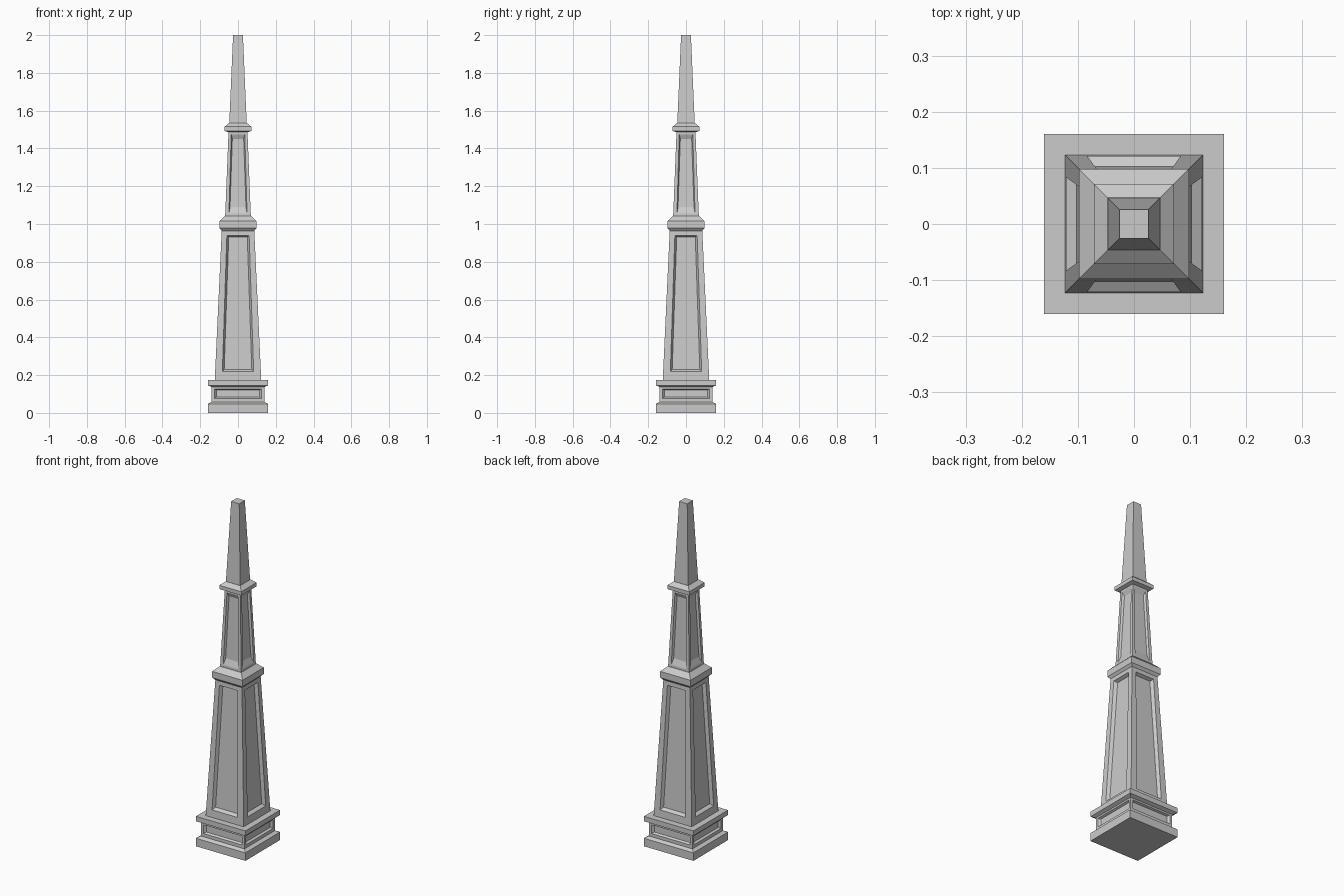
import bpy, bmesh
from mathutils import Matrix, Vector
from math import pi

if "Cube" in bpy.data.objects:
    bpy.data.objects.remove(bpy.data.objects["Cube"])


def finish(bm, name):
    bmesh.ops.remove_doubles(bm, verts=bm.verts[:], dist=1e-5)
    bmesh.ops.recalc_face_normals(bm, faces=bm.faces[:])
    me = bpy.data.meshes.new(name)
    bm.to_mesh(me)
    bm.free()
    ob = bpy.data.objects.new(name, me)
    bpy.context.collection.objects.link(ob)
    return ob


def square_stack(name, rings):
    """Square moulding lofted through (z, half width) rings, capped."""
    bm = bmesh.new()
    loops = [[bm.verts.new((sx * h, sy * h, z)) for sx, sy in
              ((-1, -1), (1, -1), (1, 1), (-1, 1))] for z, h in rings]
    for a, b in zip(loops, loops[1:]):
        for i in range(4):
            j = (i + 1) % 4
            bm.faces.new((a[i], a[j], b[j], b[i]))
    bm.faces.new(loops[0][::-1])
    bm.faces.new(loops[-1])
    return finish(bm, name)


def panelled(name, bottom, top, low, high, side, ledge, depth):
    """Tapered square shaft with a bevelled sunken panel on each side.
    bottom/top: (z, half width) of shaft; low/high: same for the panel."""
    (z0, h0), (z1, h1) = bottom, top

    def ring(lo, hi, d):
        pts = []
        for s, (z, w) in ((-1, lo), (1, lo), (1, hi), (-1, hi)):
            h = h0 + (h1 - h0) * (z - z0) / (z1 - z0)
            pts.append(Vector((s * w, d - h, z)))
        return pts

    rings = [ring(bottom, top, 0), ring(low, high, 0),
             ring((low[0] + ledge, low[1] - side),
                  (high[0] - ledge * 0.7, high[1] - side), depth)]
    bm = bmesh.new()
    for k in range(4):
        rot = Matrix.Rotation(k * pi / 2, 3, 'Z')
        loops = [[bm.verts.new(rot @ p) for p in r] for r in rings]
        for a, b in zip(loops, loops[1:]):
            for i in range(4):
                j = (i + 1) % 4
                bm.faces.new((a[i], a[j], b[j], b[i]))
        bm.faces.new(loops[-1])
    bmesh.ops.remove_doubles(bm, verts=bm.verts[:], dist=1e-5)
    bmesh.ops.holes_fill(bm, edges=[e for e in bm.edges if e.is_boundary], sides=4)
    return finish(bm, name)


# Base: plinth, panelled die and cap slab
square_stack("plinth", [(0, .16), (.047, .16), (.057, .142)])
panelled("base_die", (.057, .14), (.14, .14), (.076, .125), (.127, .125),
         .01, .007, .012)
square_stack("base_cap", [(.137, .141), (.146, .16), (.175, .16)])

# Lower shaft and its collar
panelled("lower_shaft", (.175, .123), (.968, .086), (.218, .083), (.94, .059),
         .01, .012, .018)
square_stack("middle_collar", [(.964, .086), (.978, .098), (1.015, .098), (1.042, .07)])

# Upper shaft and its collar
panelled("upper_shaft", (1.042, .068), (1.49, .05), (1.055, .048), (1.475, .036),
         .006, .035, .012)
square_stack("upper_collar", [(1.486, .05), (1.493, .071), (1.515, .071), (1.535, .047)])

# Plain tapering spire
square_stack("spire", [(1.535, .046), (2.0, .026)])
